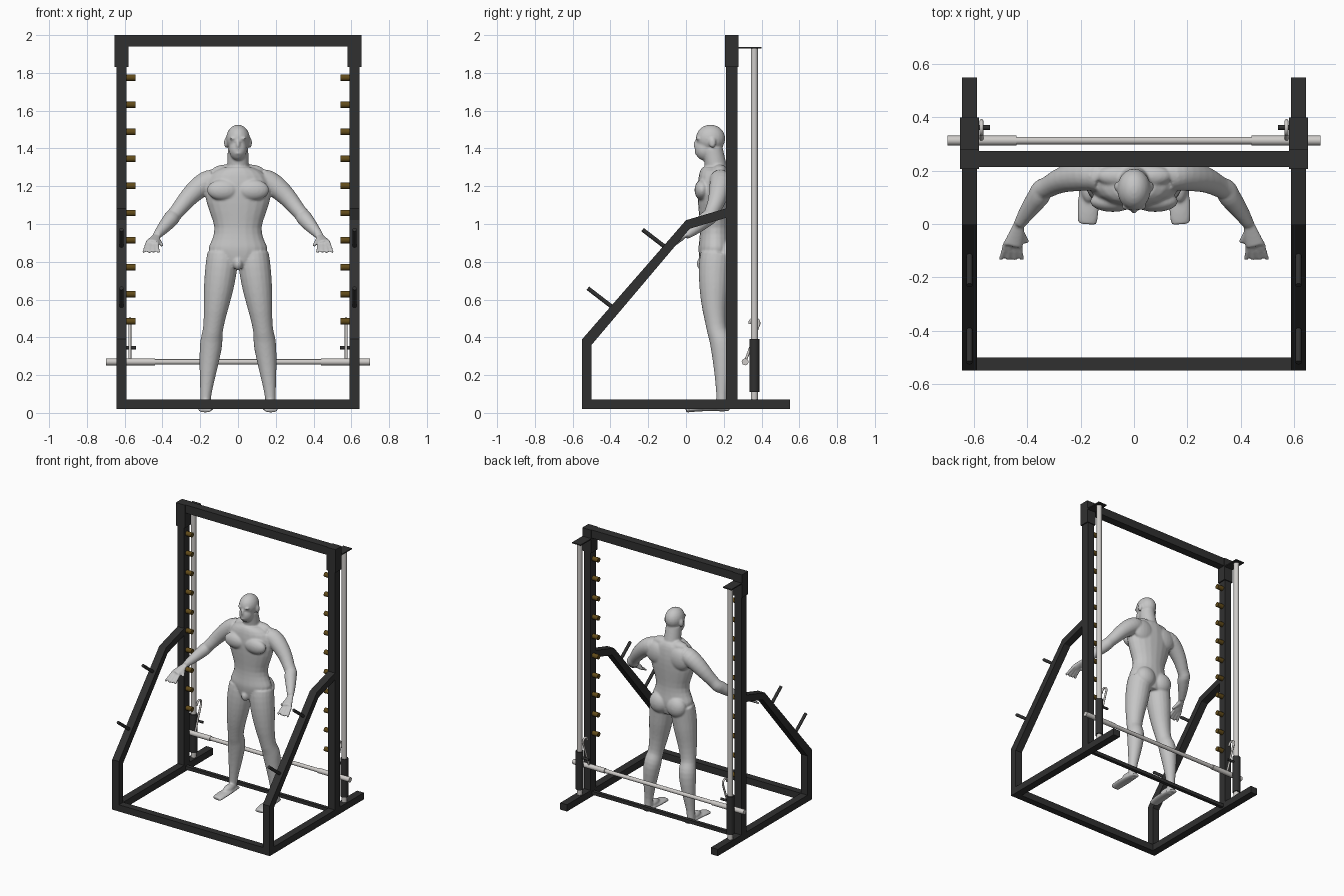
import bpy, bmesh, math
from mathutils import Vector, Matrix

cube = bpy.data.objects.get("Cube")
if cube:
    bpy.data.objects.remove(cube, do_unlink=True)


def material(name, *rgb):
    mat = bpy.data.materials.new(name)
    mat.use_nodes = True
    mat.diffuse_color = (*rgb, 1)
    mat.node_tree.nodes["Principled BSDF"].inputs["Base Color"].default_value = (*rgb, 1)
    return mat


BLACK = material("black_steel", 0.03, 0.03, 0.03)
STEEL = material("pale_steel", 0.62, 0.6, 0.58)
BRASS = material("dark_brass", 0.12, 0.07, 0.01)
SKIN = material("grey_figure", 0.56, 0.56, 0.56)


def finish(name, bm, mat, smooth=False):
    bmesh.ops.recalc_face_normals(bm, faces=bm.faces)
    for face in bm.faces:
        face.smooth = smooth and len(face.verts) == 4
    mesh = bpy.data.meshes.new(name)
    bm.to_mesh(mesh)
    bm.free()
    mesh.materials.append(mat)
    obj = bpy.data.objects.new(name, mesh)
    bpy.context.collection.objects.link(obj)
    return obj


def box(name, centre, size):
    bm = bmesh.new()
    place = Matrix.Translation(centre) @ Matrix.Diagonal((*size, 1))
    bmesh.ops.create_cube(bm, size=1, matrix=place)
    finish(name, bm, BLACK)


def loft(bm, rings, sides=20):
    """Skin elliptical rings (centre x, y, z, width radius, depth radius) along their path."""
    centres = [Vector(ring[:3]) for ring in rings]
    last = len(rings) - 1
    loops = []
    for i, (centre, ring) in enumerate(zip(centres, rings)):
        along = (centres[min(i + 1, last)] - centres[max(i - 1, 0)]).normalized()
        guide = Vector((0, 1, 0)) if abs(along.x) > 0.99 else Vector((1, 0, 0))
        across = (guide - along * guide.dot(along)).normalized()
        deep = along.cross(across)
        angles = [math.tau * k / sides for k in range(sides)]
        loops.append([bm.verts.new(centre + across * ring[3] * math.cos(a) + deep * ring[4] * math.sin(a))
                      for a in angles])
    for lower, upper in zip(loops, loops[1:]):
        for k in range(sides):
            n = (k + 1) % sides
            bm.faces.new((lower[k], lower[n], upper[n], upper[k]))
    bm.faces.new(loops[0])
    bm.faces.new(loops[-1])


def tube(name, points, radius, mat):
    bm = bmesh.new()
    loft(bm, [(*p, radius, radius) for p in points])
    finish(name, bm, mat, smooth=True)


def flowing(keys, steps=5):
    """Blend neighbouring key rings into a smooth run of rings."""
    keys = [Vector(key) for key in keys]
    keys = [keys[0], *keys, keys[-1]]
    rings = []
    for before, start, end, after in zip(keys, keys[1:], keys[2:], keys[3:]):
        for step in range(steps):
            t = step / steps
            leave = start + (end - before) * (t / 2)
            arrive = end - (after - start) * ((1 - t) / 2)
            rings.append(leave + (arrive - leave) * (t * t * (3 - 2 * t)))
    return rings + [keys[-1]]


def limb(bm, side, keys, flat=1):
    loft(bm, flowing([(side * x, y, z, r, r * flat) for x, y, z, r in keys]))


def blob(bm, centre, radii):
    place = Matrix.Translation(centre) @ Matrix.Diagonal((*radii, 1))
    bmesh.ops.create_uvsphere(bm, u_segments=20, v_segments=12, radius=1, matrix=place)


# Shared frame positions
POST_X, POST_Y, ROD_Y, BAR_Y = 0.617, 0.243, 0.362, 0.313
BAR_Z, RAIL_Z, PIVOT_Z = 0.27, 0.045, 0.345
TUBE, RAIL, BEAM = 0.055, 0.05, 0.06
FRAME_WIDTH = 2 * POST_X + TUBE

# Cross members and barbell shaft
box("top_beam", (0, POST_Y, 2 - BEAM / 2), (FRAME_WIDTH, BEAM, BEAM))
box("front_floor_beam", (0, -0.525, RAIL_Z), (FRAME_WIDTH, RAIL, RAIL))
box("rear_floor_tie", (0, POST_Y, RAIL_Z), (2 * POST_X, RAIL / 2, RAIL / 2))
tube("bar_shaft", [(-0.45, BAR_Y, BAR_Z), (0.45, BAR_Y, BAR_Z)], 0.014, STEEL)

SIDE_ARM = [(-0.55, RAIL_Z), (-0.55, 0.39), (0, 1.02), (0.22, 1.085),
            (0.22, 1.035), (0.02, 0.975), (-0.5, 0.36), (-0.5, RAIL_Z)]

for side, label in ((1, "left"), (-1, "right")):
    x = side * POST_X

    # Upright, floor rail, top bracket and rod plate
    box(label + "_upright", (x, POST_Y, 1), (TUBE, BEAM, 2 - RAIL_Z))
    box(label + "_floor_rail", (x, 0, RAIL_Z), (TUBE, 1.1, RAIL))
    box(label + "_top_bracket", (x, POST_Y, 1.915), (0.073, 0.072, 0.17))
    box(label + "_rod_plate", (x, 0.335, 1.934), (0.07, 0.13, 0.008))

    # Bent side arm, extruded from its profile
    bm = bmesh.new()
    face = bm.faces.new([bm.verts.new((x - TUBE / 2, y, z)) for y, z in SIDE_ARM])
    moved = bmesh.ops.extrude_face_region(bm, geom=[face])["geom"]
    bmesh.ops.translate(bm, vec=(TUBE, 0, 0),
                        verts=[item for item in moved if isinstance(item, bmesh.types.BMVert)])
    finish(label + "_side_arm", bm, BLACK)

    # Plate storage pins on the side arm
    for level, y, z in (("lower", -0.39, 0.56), ("upper", -0.1, 0.87)):
        tube(f"{label}_{level}_pin", [(x, y, z), (x, y - 0.13, z + 0.1)], 0.011, BLACK)

    # Guide rod, sliding carriage and bar sleeve
    tube(label + "_guide_rod", [(x, ROD_Y, RAIL_Z), (x, ROD_Y, 1.935)], 0.019, STEEL)
    tube(label + "_carriage", [(x, ROD_Y, 0.11), (x, ROD_Y, 0.39)], 0.027, BLACK)
    tube(label + "_bar_sleeve", [(side * 0.44, BAR_Y, BAR_Z), (side * 0.7, BAR_Y, BAR_Z)], 0.018, STEEL)

    # Safety hook: straight stem with a curled end, on a pivot
    hook_x = side * 0.572
    curl = [math.radians(angle) for angle in range(-30, 200, 20)]
    tube(label + "_hook", [(hook_x, BAR_Y, BAR_Z)] +
         [(hook_x, ROD_Y + math.cos(a) / 40, 0.475 + math.sin(a) / 40) for a in curl], 0.007, STEEL)
    tube(label + "_hook_pivot", [(side * 0.54, ROD_Y, PIVOT_Z), (x, ROD_Y, PIVOT_Z)], 0.009, BLACK)

    # Catch pegs
    for i in range(10):
        z = 0.485 + i * 0.1433
        tube(f"{label}_catch_peg_{i + 1}", [(side * 0.543, POST_Y, z), (x, POST_Y, z)], 0.017, BRASS)

# Figure: torso, neck and head
body = bmesh.new()
TORSO = [(0.77, 0.08), (0.86, 0.155), (0.98, 0.125), (1.19, 0.175), (1.3, 0.08)]
loft(body, flowing([(0, 0.155, z, r, 0.05 + r / 4) for z, r in TORSO]))
limb(body, 1, [(0, 0.17, 1.24, 0.06), (0, 0.14, 1.4, 0.054)])
blob(body, (0, 0.13, 1.452), (0.063, 0.078, 0.074))     # skull
blob(body, (0, 0.1, 1.395), (0.048, 0.053, 0.06))       # jaw
blob(body, (0, 0.055, 1.42), (0.012, 0.016, 0.025))     # nose
blob(body, (0, 0.06, 1.375), (0.022, 0.013, 0.01))      # mouth
blob(body, (0, 0.085, 0.79), (0.025, 0.028, 0.035))     # groin

# Figure: limbs and muscles on each side
LEG = [(0.08, 0.16, 0.84, 0.083), (0.1, 0.15, 0.68, 0.08), (0.13, 0.16, 0.46, 0.054),
       (0.145, 0.19, 0.34, 0.058), (0.17, 0.19, 0.1, 0.03), (0.17, 0.19, 0.035, 0.033)]
FOOT = [(0.17, 0.23, 0.02, 0.026), (0.17, 0.1, 0.025, 0.04), (0.175, 0, 0.015, 0.035)]
ARM = [(0.13, 0.18, 1.23, 0.06), (0.21, 0.18, 1.19, 0.057), (0.32, 0.14, 1.07, 0.04),
       (0.36, 0.1, 1.02, 0.041), (0.43, 0, 0.94, 0.022)]
PALM = [(0.43, 0, 0.94, 0.022), (0.455, -0.08, 0.9, 0.037)]
for side in (1, -1):
    limb(body, side, LEG)
    limb(body, side, FOOT, 0.4)
    limb(body, side, ARM)
    limb(body, side, PALM, 0.45)
    for i in range(4):
        x, spread = 0.43 + i / 60, (i - 1) / 100
        limb(body, side, [(x, -0.07, 0.9, 0.011), (x + spread, -0.135, 0.85, 0.008)])
    limb(body, side, [(0.43, -0.02, 0.925, 0.013), (0.4, -0.07, 0.885, 0.009)])
    blob(body, (side * 0.08, 0.085, 1.18), (0.085, 0.04, 0.055))     # chest
    blob(body, (side * 0.07, 0.21, 0.84), (0.075, 0.055, 0.075))     # buttock
    blob(body, (side * 0.09, 0.21, 1.2), (0.09, 0.04, 0.08))         # shoulder blade
    blob(body, (side * 0.06, 0.18, 1.28), (0.08, 0.04, 0.035))       # neck muscle
    blob(body, (side * 0.064, 0.14, 1.43), (0.01, 0.018, 0.028))     # ear
    blob(body, (side * 0.026, 0.064, 1.453), (0.022, 0.012, 0.008))  # brow
    blob(body, (side * 0.17, 0.14, 0.04), (0.03, 0.06, 0.03))        # instep

# Fuse the figure into one smooth skin
figure = finish("standing_figure", body, SKIN, smooth=True)
skin = figure.modifiers.new("Fuse", 'REMESH')
skin.mode = 'VOXEL'
skin.voxel_size = 0.006
skin.use_smooth_shade = True
relax = figure.modifiers.new("Relax", 'SMOOTH')
relax.iterations = 6
